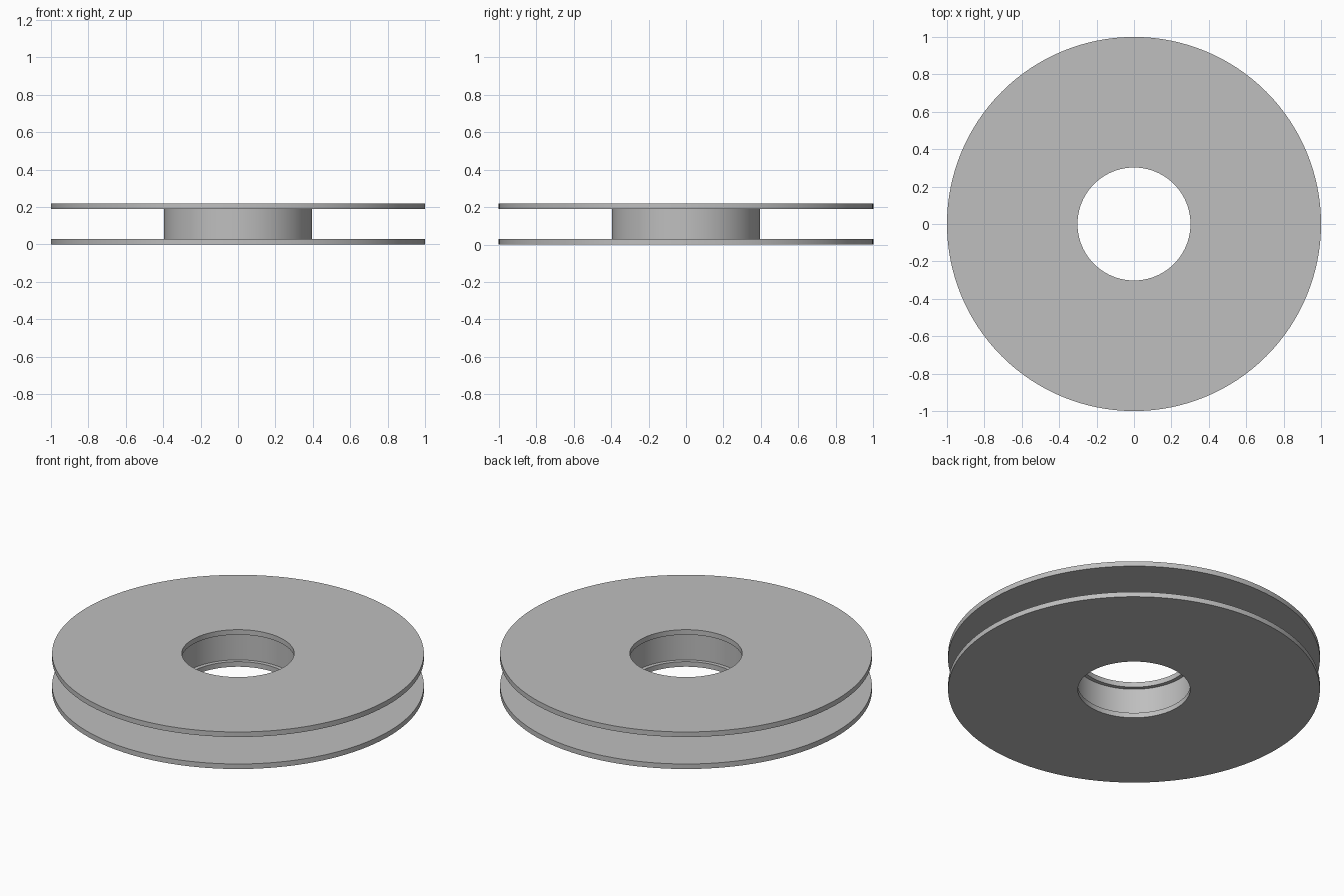
import bpy, bmesh, math

if "Cube" in bpy.data.objects:
    bpy.data.objects.remove(bpy.data.objects["Cube"])

SEGMENTS = 128
RADIUS, BORE = 1.0, 0.302          # flange outer edge and centre hole
HUB_OUT, HUB_IN = 0.395, 0.325     # hub wall
HEIGHT, THICK = 0.22, 0.03         # overall height, flange thickness

grey = bpy.data.materials.new("plain grey")
grey.diffuse_color = (0.52, 0.52, 0.52, 1)
grey.use_nodes = True
grey.node_tree.nodes["Principled BSDF"].inputs["Base Color"].default_value = grey.diffuse_color


def lathe(name, profile):
    """Revolve a closed (radius, z) profile around the z axis."""
    bm = bmesh.new()
    rings = []
    for i in range(SEGMENTS):
        a = 2 * math.pi * i / SEGMENTS
        rings.append([bm.verts.new((r * math.cos(a), r * math.sin(a), z)) for r, z in profile])
    n = len(profile)
    for i, ring in enumerate(rings):
        nxt = rings[(i + 1) % SEGMENTS]
        for j in range(n):
            k = (j + 1) % n
            bm.faces.new((ring[j], nxt[j], nxt[k], ring[k]))
    bmesh.ops.recalc_face_normals(bm, faces=bm.faces)
    mesh = bpy.data.meshes.new(name)
    bm.to_mesh(mesh)
    bm.free()
    mesh.materials.append(grey)
    obj = bpy.data.objects.new(name, mesh)
    bpy.context.collection.objects.link(obj)
    bpy.ops.object.select_all(action='DESELECT')
    obj.select_set(True)
    bpy.context.view_layer.objects.active = obj
    bpy.ops.object.shade_smooth_by_angle(angle=math.radians(30))


# Lower half: flange outline and hub wall; the upper half mirrors it
lower = [(HUB_IN, THICK), (BORE, THICK), (BORE, 0), (RADIUS, 0),
         (RADIUS, THICK), (HUB_OUT, THICK)]
upper = [(r, HEIGHT - z) for r, z in reversed(lower)]
lathe("flanged_spool", lower + upper)
